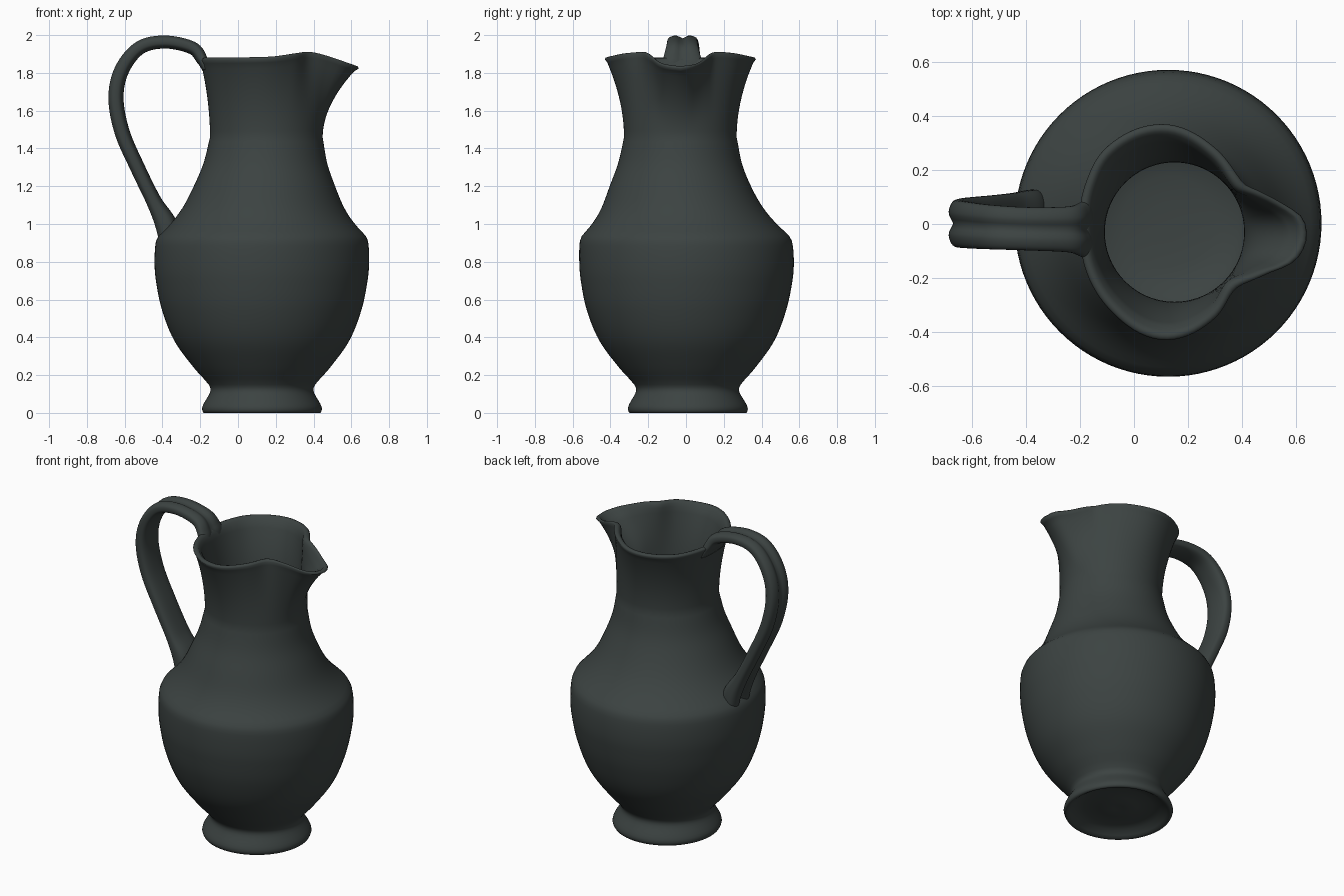
import bpy, bmesh, math
from mathutils import Vector

if "Cube" in bpy.data.objects:
    bpy.data.objects.remove(bpy.data.objects["Cube"])

N = 96
clay = bpy.data.materials.new("dark_green_grey")
clay.diffuse_color = (0.045, 0.056, 0.054, 1)
clay.use_nodes = True
clay.node_tree.nodes["Principled BSDF"].inputs["Base Color"].default_value = clay.diffuse_color


def curve(pts, x):
    """Smooth interpolation through (x, value) points."""
    x = max(pts[0][0], min(pts[-1][0], x))
    i = 0
    while i < len(pts) - 2 and x > pts[i + 1][0]:
        i += 1

    def slope(k):
        a, b = pts[max(k - 1, 0)], pts[min(k + 1, len(pts) - 1)]
        return (b[1] - a[1]) / (b[0] - a[0])
    (x0, y0), (x1, y1) = pts[i], pts[i + 1]
    h = x1 - x0
    t = (x - x0) / h
    return ((2*t**3 - 3*t**2 + 1) * y0 + (t**3 - 2*t**2 + t) * h * slope(i)
            + (3*t**2 - 2*t**3) * y1 + (t**3 - t**2) * h * slope(i + 1))


def skin(name, rings):
    """Closed skin over rings of points, with fan caps at both ends."""
    bm = bmesh.new()
    rows = [[bm.verts.new(p) for p in r] for r in rings]
    n = len(rows[0])
    for a, b in zip(rows, rows[1:]):
        for i in range(n):
            j = (i + 1) % n
            bm.faces.new((a[i], a[j], b[j], b[i]))
    for r in (rows[0], rows[-1]):
        c = bm.verts.new(sum((v.co for v in r), Vector()) / n)
        for i in range(n):
            bm.faces.new((r[i], r[(i + 1) % n], c))
    bmesh.ops.recalc_face_normals(bm, faces=bm.faces)
    for f in bm.faces:
        f.smooth = True
    me = bpy.data.meshes.new(name)
    bm.to_mesh(me)
    bm.free()
    me.materials.append(clay)
    ob = bpy.data.objects.new(name, me)
    bpy.context.collection.objects.link(ob)
    return ob


# Body profile (height, radius) and leaning axis
BODY = [(0, .31), (.02, .318), (.05, .308), (.09, .284), (.12, .272), (.15, .282),
        (.235, .357), (.38, .462), (.545, .528), (.705, .561), (.8, .568), (.9, .563),
        (.935, .55), (.98, .507), (1.035, .461), (1.1, .42), (1.2, .374), (1.32, .328),
        (1.46, .298)]
AXIS_X = [(0, .127), (.9, .127), (1.2, .14), (1.46, .15)]
AXIS_Y = [(0, .01), (.5, .003), (.9, 0), (1.2, -.03), (1.46, -.03)]
# Pinched rim: radius and height by angle
RIM_R = [(-14, .455), (-7, .483), (0, .49), (7, .474), (14, .42), (24, .358), (36, .313),
         (64, .346), (96, .402), (130, .402), (151, .376), (180, .352), (202, .357),
         (230, .375), (264, .402), (295, .353), (317, .309), (335, .372), (346, .455),
         (353, .483), (360, .49), (367, .474)]
RIM_Z = [(0, 1.835), (12, 1.85), (25, 1.89), (38, 1.91), (60, 1.905), (90, 1.885), (180, 1.88)]


def body_ring(z, r):
    cx, cy = curve(AXIS_X, z), curve(AXIS_Y, z)
    return [(cx + r * math.cos(k * math.tau / N), cy + r * math.sin(k * math.tau / N), z)
            for k in range(N)]


def neck_ring(t, inset, drop=0):
    pts = []
    for k in range(N):
        d = k * 360 / N
        a = math.radians(d)
        r = .298 + t ** 1.9 * (curve(RIM_R, d) - .298) - inset
        z = 1.46 + t * (curve(RIM_Z, min(d, 360 - d)) - 1.46) - drop
        pts.append((.15 + r * math.cos(a), -.03 + r * math.sin(a), z))
    return pts


# Jug: underside, outer wall, rim lip, inner wall, floor
rings = [body_ring(z, r) for r, z in
         ((.03, .035), (.07, .03), (.11, .04), (.2, .045), (.25, .035), (.28, .012), (.295, .002))]
rings += [body_ring(z, curve(BODY, z)) for z in
          [0, .01, .02, .035, .05, .07, .09, .105, .12, .135, .15, .18]]
heights = [.21 + i * .025 for i in range(50)]
rings += [body_ring(z, curve(BODY, z)) for z in heights]
ts = [i / 14 for i in range(14)]
rings += [neck_ring(t, 0) for t in ts]
rings += [neck_ring(1, i, d) for i, d in
          ((0, .012), (.005, .004), (.016, 0), (.028, .003), (.037, .014))]
rings += [neck_ring(t, .04) for t in reversed(ts)]
rings += [body_ring(z, curve(BODY, z) - .04) for z in reversed(heights)]
rings += [body_ring(z, r) for r, z in ((.26, .185), (.17, .165), (.06, .16))]
skin("jug_body", rings)

# Handle: path x, z, y with half thickness and half width
PATH = [(-.168, 1.82, -.02, .022, .12), (-.19, 1.872, -.02, .032, .102),
        (-.242, 1.934, -.02, .036, .085), (-.385, 1.965, -.018, .036, .08),
        (-.52, 1.935, -.012, .038, .082), (-.615, 1.82, -.004, .041, .086),
        (-.648, 1.67, .002, .042, .088), (-.615, 1.485, .01, .042, .088),
        (-.53, 1.29, .018, .041, .088), (-.447, 1.12, .025, .043, .09),
        (-.385, 1.0, .028, .06, .098), (-.365, .9, .028, .055, .1)]
chan = [[(i, p[c]) for i, p in enumerate(PATH)] for c in range(5)]
STEPS, M = 88, 40


def handle_point(u):
    return Vector((curve(chan[0], u), 0, curve(chan[1], u)))


rings = []
for s in range(STEPS + 1):
    u = s / STEPS * (len(PATH) - 1)
    tan = handle_point(u + .05) - handle_point(u - .05)
    out = Vector((tan.z, 0, -tan.x)).normalized()
    c = handle_point(u)
    y0, th, w = (curve(chan[k], u) for k in (2, 3, 4))
    ring = []
    for k in range(M):
        a = k * math.tau / M
        sx, cs = math.sin(a), math.cos(a)
        y = math.copysign(abs(sx) ** .85, sx)
        n = math.copysign(abs(cs) ** .7, cs)
        # groove along the outer side
        if n < 0:
            n += .5 * math.exp(-(y / .27) ** 2)
        ring.append(c - out * (n * th) + Vector((0, y0 + y * w, 0)))
    rings.append(ring)
skin("handle", rings)
